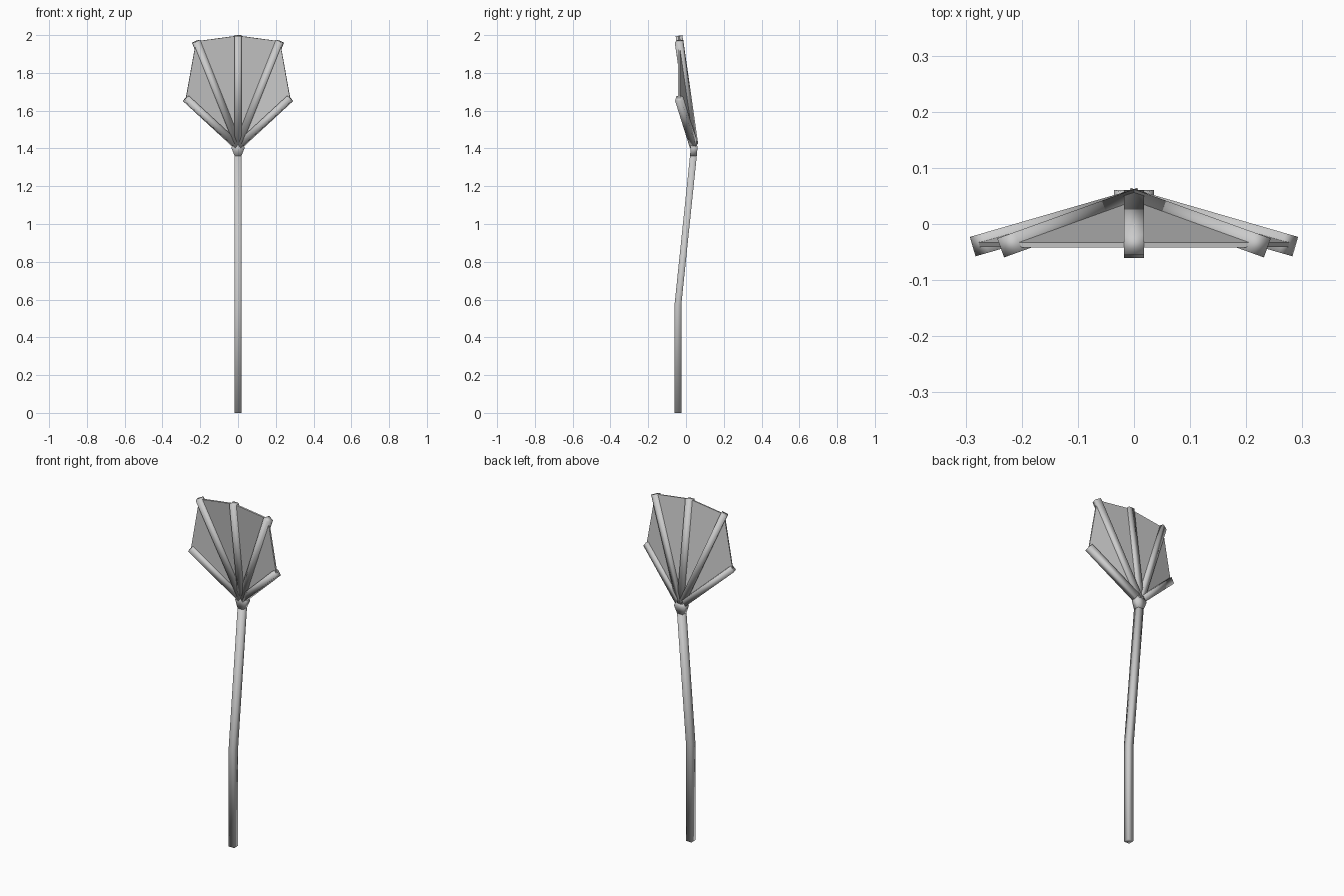
import bpy, bmesh
from mathutils import Vector

if "Cube" in bpy.data.objects:
    bpy.data.objects.remove(bpy.data.objects["Cube"])

R = 0.018                                  # half width of the square rods
NODE = Vector((0, 0.043, 1.41))            # where all ribs meet
TIPS = [Vector(p) for p in ((-0.276, -0.037, 1.665), (-0.222, -0.037, 1.967),
                            (0, -0.037, 1.997),
                            (0.222, -0.037, 1.967), (0.276, -0.037, 1.665))]


def finish(name, bm, smooth=True):
    bmesh.ops.recalc_face_normals(bm, faces=bm.faces)
    mesh = bpy.data.meshes.new(name)
    bm.to_mesh(mesh)
    bm.free()
    for f in mesh.polygons:
        f.use_smooth = smooth
    obj = bpy.data.objects.new(name, mesh)
    bpy.context.collection.objects.link(obj)
    return obj


def skin_rings(name, rings):
    """Close a stack of four-point rings into a capped square tube."""
    bm = bmesh.new()
    rows = [[bm.verts.new(p) for p in ring] for ring in rings]
    for a, b in zip(rows, rows[1:]):
        for i in range(4):
            j = (i + 1) % 4
            bm.faces.new((a[i], a[j], b[j], b[i]))
    bm.faces.new(rows[0])
    bm.faces.new(rows[-1])
    return finish(name, bm)


def flat_ring(y, z, hx=R, hy=R):
    return [Vector((sx * hx, y + sy * hy, z))
            for sx, sy in ((-1, -1), (1, -1), (1, 1), (-1, 1))]


# bent handle
skin_rings("handle", [flat_ring(-0.043, 0), flat_ring(-0.043, 0.57),
                      flat_ring(0.039, 1.36)])

# flared hub joining the handle and the ribs
skin_rings("hub", [flat_ring(0.039, 1.36), flat_ring(0.043, 1.405, 0.036),
                   flat_ring(0.041, 1.428, 0.022, 0.016)])

# square ribs fanning out of the hub
for n, tip in enumerate(TIPS):
    d = (tip - NODE).normalized()
    u = d.cross(Vector((0, 0, 1))).normalized() * R
    v = d.cross(u)
    corners = (-u - v, u - v, u + v, v - u)
    skin_rings(f"rib_{n + 1}", [[c + k for k in corners]
                                for c in (NODE + d * 0.01, tip)])

# thin folded web stretched between the ribs
bm = bmesh.new()
root = bm.verts.new(NODE)
ends = [bm.verts.new(t) for t in TIPS]
for a, b in zip(ends, ends[1:]):
    bm.faces.new((root, a, b))
web = finish("web", bm, smooth=False)
mod = web.modifiers.new("thickness", 'SOLIDIFY')
mod.thickness = 0.009
mod.offset = 0
